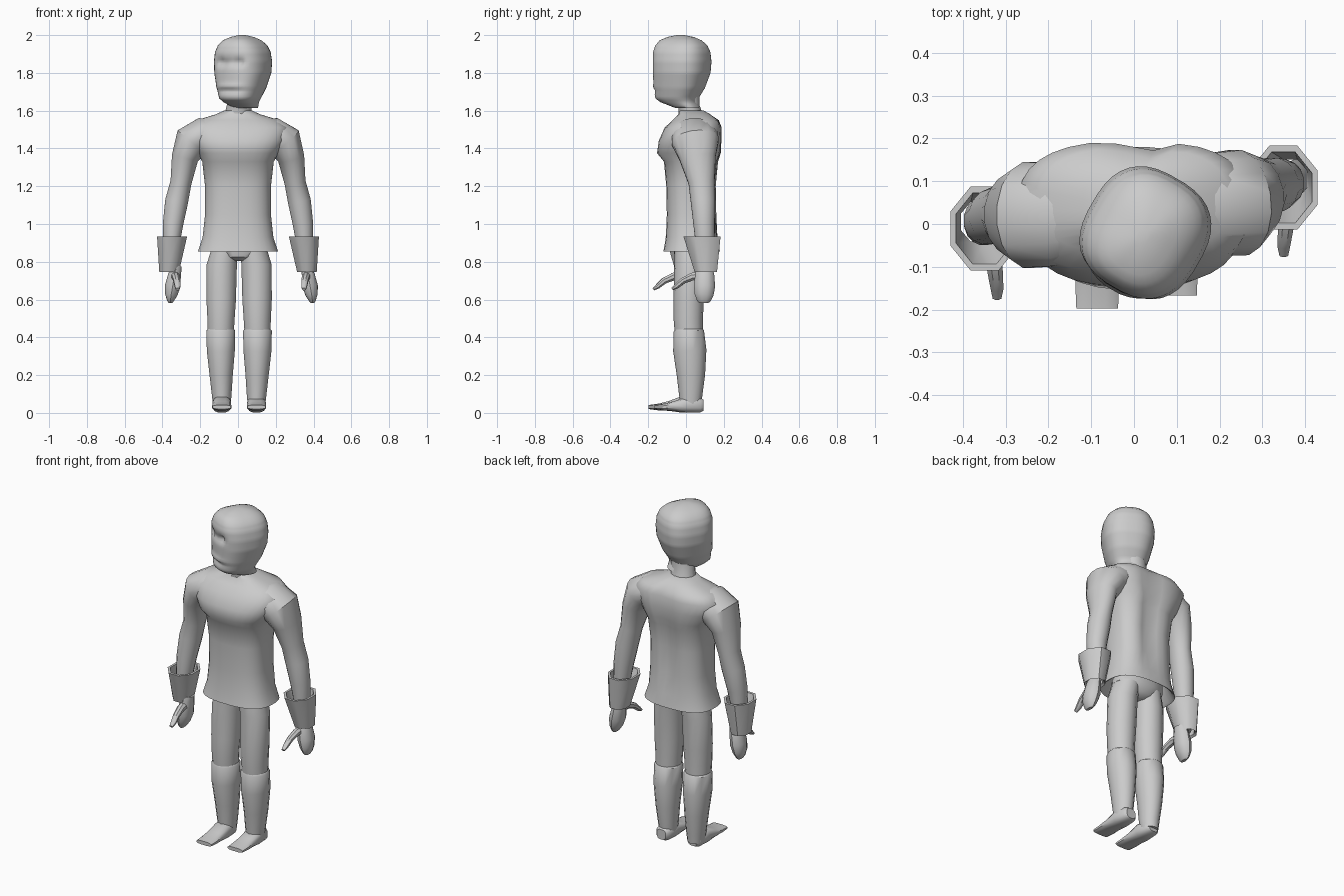
import bpy, bmesh, math
from mathutils import Vector, Matrix


def loft(name, pts, n=12, e=2.0, ref=(0, 1, 0), axis=None, warp=None, angle=40, closed=False):
    """Skin superellipse rings (x, y, z, side radius, ref radius) along a path."""
    bm = bmesh.new()
    ref = Vector(ref)
    P = [Vector(p[:3]) for p in pts]
    rings = []
    for i, p in enumerate(pts):
        t = Vector(axis) if axis else (P[min(i + 1, len(P) - 1)] - P[max(i - 1, 0)]).normalized()
        side = ref.cross(t).normalized()
        up = t.cross(side)
        ring = []
        for k in range(n):
            a = 2 * math.pi * (k + 0.5) / n
            c, s = math.cos(a), math.sin(a)
            u = math.copysign(abs(c) ** (2 / e), c) * p[3]
            v = math.copysign(abs(s) ** (2 / e), s) * p[4]
            co = P[i] + side * u + up * v
            ring.append(bm.verts.new(warp(co) if warp else co))
        rings.append(ring)
    pairs = list(zip(rings, rings[1:]))
    if closed:
        pairs.append((rings[-1], rings[0]))
    for a, b in pairs:
        for k in range(n):
            bm.faces.new((a[k], a[(k + 1) % n], b[(k + 1) % n], b[k]))
    if not closed:
        bm.faces.new(rings[0])
        bm.faces.new(rings[-1])
    bmesh.ops.recalc_face_normals(bm, faces=bm.faces)
    me = bpy.data.meshes.new(name)
    bm.to_mesh(me)
    bm.free()
    ob = bpy.data.objects.new(name, me)
    bpy.context.collection.objects.link(ob)
    bpy.ops.object.select_all(action='DESELECT')
    ob.select_set(True)
    bpy.context.view_layer.objects.active = ob
    bpy.ops.object.shade_smooth_by_angle(angle=math.radians(angle))
    return ob


def spine(co):
    # groove down the back between the shoulder blades
    if co.y > 0.06 and 0.95 < co.z < 1.56:
        co.y += 0.008 - 0.028 * math.exp(-((co.x - .02) / 0.05) ** 2)
    return co


# Jacket with flared open hem and overhanging chest
Z = (0, 0, 1)
jacket = [(0, .03, .95, .155, .105), (0, .03, .862, .2, .14), (0, .03, .855, .213, .15),
          (0, .03, .93, .188, .137), (0, .028, 1.05, .175, .13), (0, .025, 1.2, .175, .13),
          (0, .025, 1.33, .19, .142), (0, .014, 1.375, .215, .168), (0, .02, 1.44, .255, .165),
          (0, .036, 1.51, .27, .15), (0, .05, 1.55, .22, .12), (0, .045, 1.58, .12, .085),
          (0, .03, 1.6, .075, .065)]
loft("jacket", jacket, n=32, e=2.6, axis=Z, warp=spine, angle=60)

# Neck
loft("neck", [(0, .03, 1.56, .08, .07), (0.005, .015, 1.63, .066, .058), (.015, 0, 1.7, .075, .075)], axis=Z)

# Head, turned toward -x, with shallow face relief
TURN = Matrix.Rotation(math.radians(-30), 3, 'Z')


def face(co):
    x, y, z = co
    if y < -0.04:
        g = lambda cx, cz, w, h: math.exp(-((x - cx) / w) ** 2 - ((z - cz) / h) ** 2)
        d = .028 * (g(-.05, 1.855, .025, .022) + g(.05, 1.855, .025, .022))
        d += .014 * g(0, 1.705, .08, .010) - .008 * g(0, 1.73, .07, .014)
        d -= .008 * g(0, 1.81, .02, .035)
        co.y += d
    return TURN @ co + Vector((.027, -.02, 0))


HEAD = [(1.615, .03, .06, .06), (1.645, -.02, .085, .095), (1.665, -.032, .1, .11), (1.72, -.018, .12, .13),
        (1.80, -.003, .14, .144), (1.86, -.001, .143, .147), (1.91, -.003, .135, .145), (1.945, -.005, .118, .134),
        (1.972, -.01, .09, .11), (1.99, -.01, .052, .07), (2.0, -.01, .015, .02)]
rows = []
for a, b in zip(HEAD, HEAD[1:]):
    m = max(1, round((b[0] - a[0]) / .012))
    for j in range(m):
        z, cy, rx, ry = (a[i] + (b[i] - a[i]) * j / m for i in range(4))
        rows.append((0, cy, z, rx, ry))
rows.append((0, -.01, 2.0, .015, .02))
loft("head", rows, n=36, e=2.6, axis=Z, warp=face, angle=60)

# Pelvis
loft("pelvis", [(0, .02, .805, .03, .05), (0, .02, .825, .1, .08), (0, .025, .87, .155, .095),
                (0, .03, .97, .15, .1)], n=16, e=2.3, axis=Z)

ARM = [(.10, .045, 1.485, .07, .1), (.18, .045, 1.475, .092, .122), (.245, .05, 1.435, .098, .126),
       (.281, .062, 1.35, .072, .098), (.302, .082, 1.22, .057, .07), (.325, .09, 1.12, .062, .066),
       (.344, .095, 1.0, .055, .057), (.352, .1, .9, .045, .05), (.36, .1, .76, .03, .04)]
CUFF = [(.365, .105, .755, .043, .05), (.365, .105, .745, .056, .064), (.349, .085, .933, .086, .106),
        (.349, .085, .933, .072, .09)]
HAND = [(.36, .1, .78, .028, .04), (.372, .098, .73, .036, .052), (.382, .098, .67, .043, .056),
        (.39, .096, .625, .034, .05), (.394, .095, .592, .018, .036), (.394, .095, .582, .01, .024)]
THUMB = [(.365, .09, .725, .022, .025), (.36, .035, .722, .022, .022), (.354, -.015, .7, .019, .018),
         (.35, -.05, .67, .016, .014), (.35, -.073, .655, .011, .008)]
LEG = [(.075, .025, .87, .07, .085), (.092, .02, .78, .082, .082), (.095, .014, .6, .08, .08),
       (.096, .012, .5, .074, .078), (.097, .015, .42, .07, .074)]
BOOT = [(.097, .015, .445, .07, .073), (.097, .015, .435, .078, .08), (.097, .02, .33, .076, .088),
        (.095, .026, .2, .063, .075), (.092, .025, .08, .052, .06), (.092, .025, .03, .045, .055)]
FOOT = [(.092, .08, .04, .03, .03), (.092, .065, .04, .044, .038), (.092, -.01, .044, .05, .043),
        (.092, -.075, .036, .051, .026), (.092, -.13, .031, .052, .018), (.092, -.18, .031, .05, .011)]

for side, s in (("right", 1), ("left", -1)):
    def limb(pts, out=0.0):
        # mirror to the other side; the left arm hangs further forward
        res = []
        for x, y, z, a, b in pts:
            dy = 0 if s > 0 else -.02 - .08 * min(1, max(0, (1.5 - z) / .6))
            res.append((s * (x - (out if s < 0 else 0)), y + dy, z, a, b))
        return res

    def leg(pts, dy=0):
        return [(s * x + .006, y + dy, z, a, b) for x, y, z, a, b in pts]

    loft(side + "_sleeve", limb(ARM), n=16)
    loft(side + "_cuff", limb(CUFF), n=8, axis=Z, closed=True, angle=50)
    loft(side + "_hand", limb(HAND, .036), n=10)
    loft(side + "_thumb", limb(THUMB, .03), n=8, ref=Z)
    loft(side + "_leg", leg(LEG), n=14)
    loft(side + "_boot", leg(BOOT), n=14)
    loft(side + "_foot", leg(FOOT, 0.013 if s > 0 else -.018), n=12, e=2.8, ref=Z)
